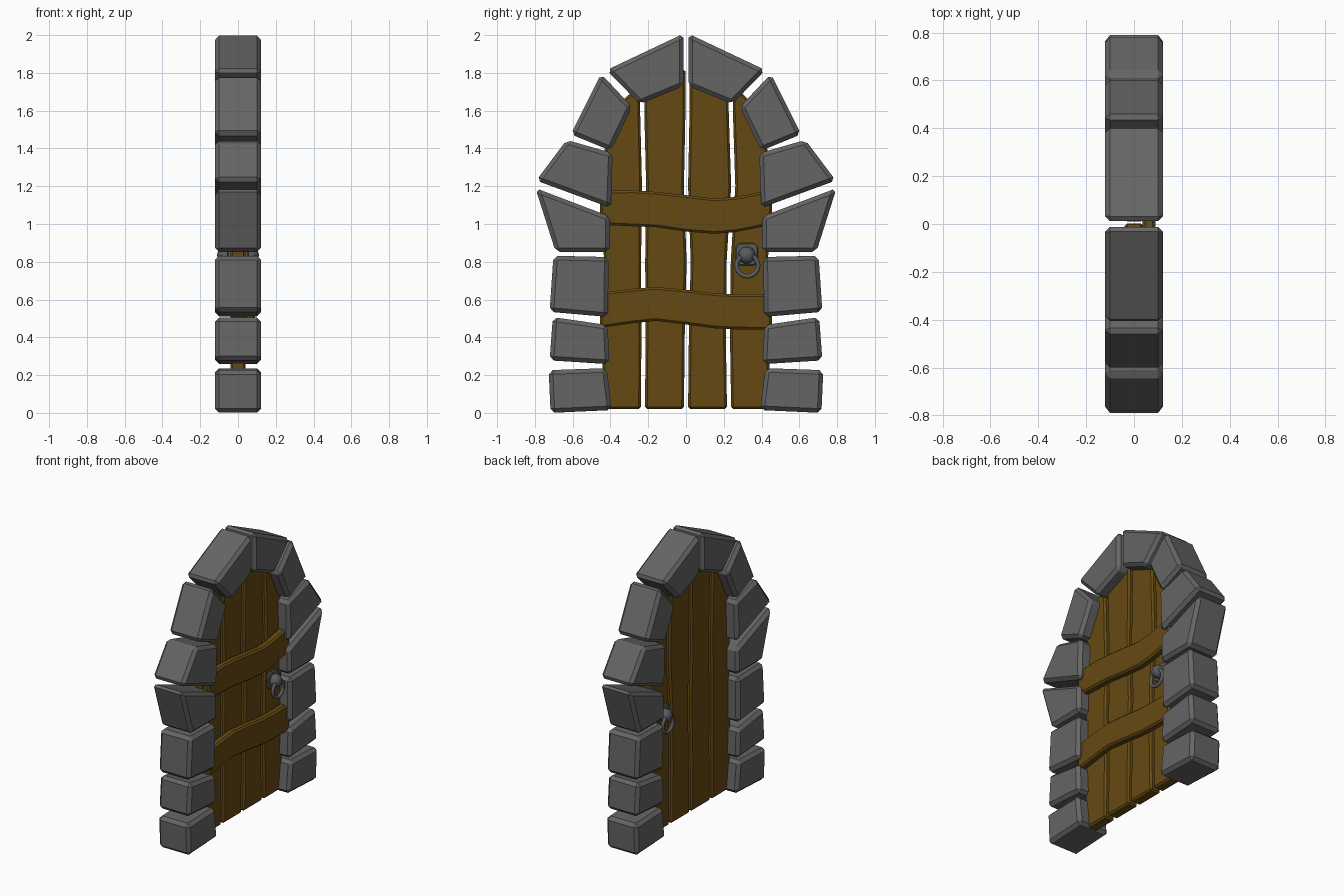
import bpy, bmesh, math
from mathutils import Matrix

if "Cube" in bpy.data.objects:
    bpy.data.objects.remove(bpy.data.objects["Cube"])


def material(name, rgb):
    m = bpy.data.materials.new(name)
    m.diffuse_color = (*rgb, 1)
    m.use_nodes = True
    m.node_tree.nodes["Principled BSDF"].inputs["Base Color"].default_value = m.diffuse_color
    return m


STONE = material("grey stone", (0.13, 0.13, 0.13))
WOOD = material("brown wood", (0.13, 0.068, 0.006))
IRON = material("dark iron", (0.10, 0.105, 0.11))


def finish(name, bm, mat, bevel=0):
    bmesh.ops.recalc_face_normals(bm, faces=bm.faces)
    me = bpy.data.meshes.new(name)
    bm.to_mesh(me)
    bm.free()
    me.materials.append(mat)
    ob = bpy.data.objects.new(name, me)
    bpy.context.collection.objects.link(ob)
    if bevel:
        b = ob.modifiers.new("chamfer", 'BEVEL')
        b.width = bevel
        b.segments = 1
        b.limit_method = 'ANGLE'
        b.angle_limit = math.radians(32)
    return ob


def slab(name, outline, x0, x1, mat, bevel):
    """Extrude a (y, z) outline from x0 to x1 and chamfer its edges."""
    bm = bmesh.new()
    f = bm.faces.new([bm.verts.new((x0, y, z)) for y, z in outline])
    r = bmesh.ops.extrude_face_region(bm, geom=[f])
    for v in r["geom"]:
        if isinstance(v, bmesh.types.BMVert):
            v.co.x = x1
    return finish(name, bm, mat, bevel)


# Arch stones, right side from the ground up; mirrored to the left
stones = [
    [(.42, .237), (.727, .226), (.717, 0), (.393, .015)],
    [(.415, .465), (.705, .507), (.722, .278), (.405, .258)],
    [(.41, .825), (.702, .832), (.722, .535), (.413, .508)],
    [(.403, 1.04), (.797, 1.19), (.69, .852), (.403, .852)],
    [(.388, 1.375), (.632, 1.445), (.793, 1.23), (.398, 1.085)],
    [(.285, 1.62), (.45, 1.795), (.61, 1.475), (.398, 1.388)],
    [(.012, 2.008), (.012, 1.73), (.245, 1.635), (.42, 1.815)],
]
for i, pts in enumerate(stones):
    for s, side in ((1, "right"), (-1, "left")):
        slab(f"arch_stone_{side}_{i + 1}", [(s * y, z) for y, z in pts],
             -.122, .122, STONE, .022)

# Door planks, separated by wavy gaps (centre line of each gap by height)
levels = [.02, .4, .8, 1.2, 1.6]
gaps = [
    [-.43, -.45, -.435, -.44, -.36],
    [-.228, -.225, -.227, -.222, -.232],
    [0, .004, .014, 0, .008],
    [.228, .222, .226, .25, .237],
    [.43, .45, .435, .44, .36],
]
tops = [(1.63, 1.72), (1.72, 1.8), (1.8, 1.72), (1.72, 1.63)]
for i in range(4):
    a = .011 if i else 0
    b = .011 if i < 3 else 0
    left = [(y + a, z) for y, z in zip(gaps[i], levels)]
    right = [(y - b, z) for y, z in zip(gaps[i + 1], levels)]
    # outer planks stay straight up to the spring of the arch
    if i == 0:
        left.insert(4, (-.43, 1.4))
    if i == 3:
        right.insert(4, (.43, 1.4))
    left.append((left[-1][0] + (.02 if i == 0 else 0), tops[i][0] + .02))
    right.append((right[-1][0] - (.02 if i == 3 else 0), tops[i][1] + .02))
    slab(f"door_plank_{i + 1}", left + right[::-1], -.04, .04, WOOD, .012)

# Two wavy cross beams on the +x side
ys = [-.455, -.28, -.16, 0, .15, .26, .455]
beams = {
    "upper_beam": ([1.175, 1.178, 1.17, 1.153, 1.135, 1.143, 1.18],
                   [.995, .988, .983, .96, .948, .957, .995]),
    "lower_beam": ([.635, .657, .667, .652, .633, .628, .63],
                   [.45, .475, .487, .468, .448, .442, .44]),
}
for name, (top, bottom) in beams.items():
    slab(name, list(zip(ys, top)) + list(zip(ys, bottom))[::-1],
         .035, .09, WOOD, .012)

# Ring handle on both faces: plate, knob and hanging ring
HY, HZ = .322, .835


def ring(name, x, y, z, major, minor, nu=24, nv=8):
    bm = bmesh.new()
    rows = []
    for i in range(nu):
        u = 2 * math.pi * i / nu
        row = []
        for j in range(nv):
            v = 2 * math.pi * j / nv
            r = major + minor * math.cos(v)
            row.append(bm.verts.new((x + minor * math.sin(v),
                                     y + r * math.cos(u), z + r * math.sin(u))))
        rows.append(row)
    for i in range(nu):
        for j in range(nv):
            p, q, k = rows[i], rows[(i + 1) % nu], (j + 1) % nv
            f = bm.faces.new((p[j], q[j], q[k], p[k]))
            f.smooth = True
    return finish(name, bm, IRON)


for s, side in ((1, "front"), (-1, "back")):
    h, c = .06, .022
    plate = [(-h, -h + c), (-h + c, -h), (h - c, -h), (h, -h + c),
             (h, h - c), (h - c, h), (-h + c, h), (-h, h - c)]
    slab(f"handle_plate_{side}", [(HY + y, HZ + .005 + z) for y, z in plate],
         s * .035, s * .055, IRON, .006)
    bm = bmesh.new()
    bmesh.ops.create_uvsphere(bm, u_segments=16, v_segments=10, radius=.045,
                              matrix=Matrix.Translation((s * .066, HY, HZ)))
    for f in bm.faces:
        f.smooth = True
    finish(f"handle_knob_{side}", bm, IRON)
    ring(f"handle_ring_{side}", s * .085, HY + .003, HZ - .055, .057, .012)
